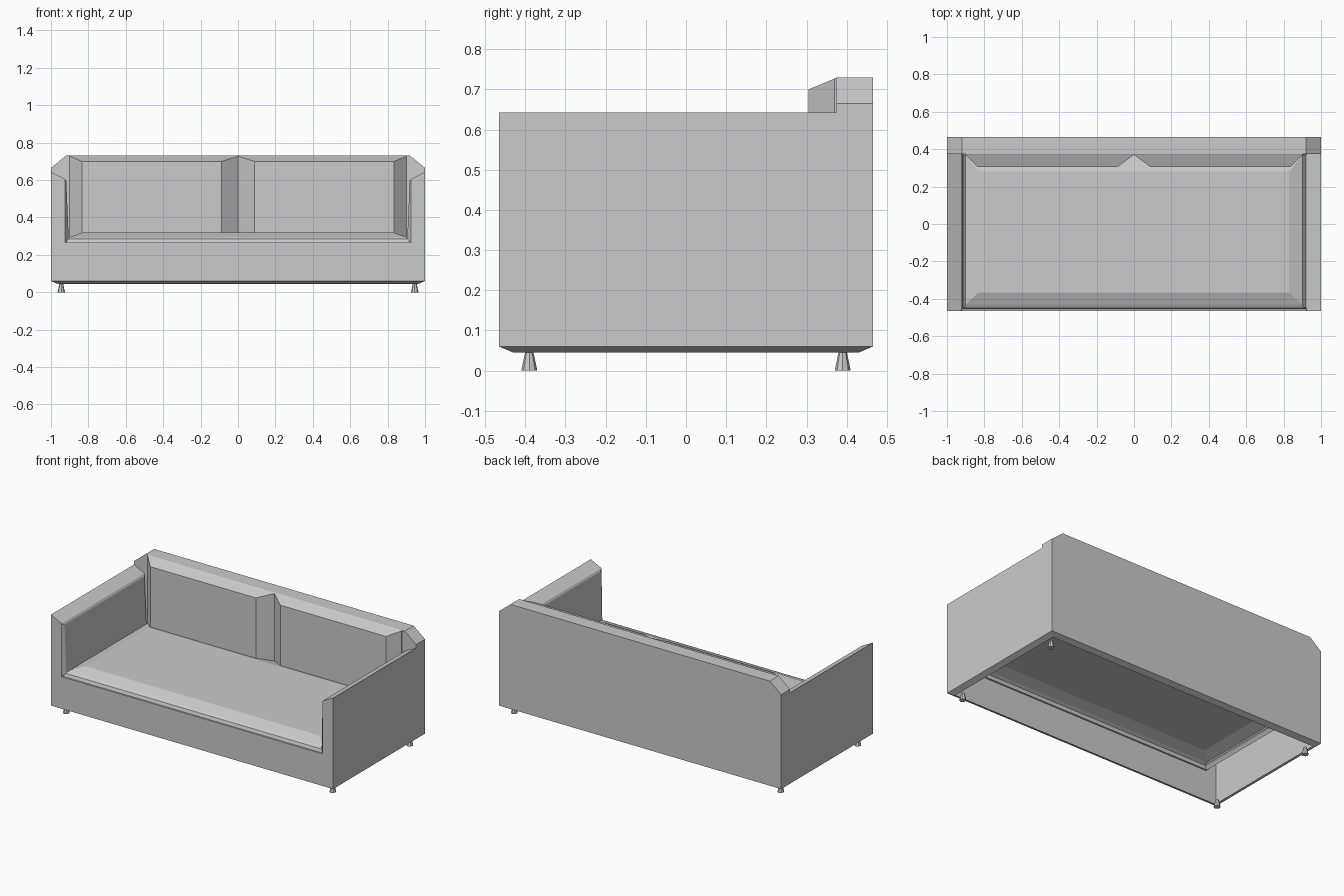
import bpy, bmesh
from mathutils import Vector

if "Cube" in bpy.data.objects:
    bpy.data.objects.remove(bpy.data.objects["Cube"])

W, D = 1.0, 0.465        # half width, half depth
FLOOR, BASE = 0.045, 0.06
LEDGE, ARM_IN, ARM_OUT = 0.265, 0.605, 0.643
AX, BY = 0.925, 0.375    # inner arm plane, front plane of the back
TOP, SHOULDER = 0.73, 0.665


def sheet(name, faces, outward, axes=(True, False, False)):
    """Open shell from polygons, mirrored; the first polygon faces 'outward'."""
    bm = bmesh.new()
    for pts in faces:
        bm.faces.new([bm.verts.new(p) for p in pts])
    bmesh.ops.remove_doubles(bm, verts=bm.verts[:], dist=0.0005)
    bmesh.ops.recalc_face_normals(bm, faces=bm.faces[:])
    bm.faces.ensure_lookup_table()
    bm.normal_update()
    if bm.faces[0].normal.dot(Vector(outward)) < 0:
        bmesh.ops.reverse_faces(bm, faces=bm.faces[:])
    me = bpy.data.meshes.new(name)
    bm.to_mesh(me)
    bm.free()
    ob = bpy.data.objects.new(name, me)
    bpy.context.collection.objects.link(ob)
    mod = ob.modifiers.new("Mirror", 'MIRROR')
    mod.use_axis = axes
    return ob


def strips(a, b):
    """Quads joining two matching point rows."""
    return [[a[i], a[i + 1], b[i + 1], b[i]] for i in range(len(a) - 1)]


def half_rect(x, y0, y1, z):
    return [(0, y0, z), (x, y0, z), (x, y1, z), (0, y1, z)]


def at_y(profile, y):
    return [(x, y, z) for x, z in profile]


# Hollow outer frame: front with arm end, side, back, tops
arm_top = [(W, ARM_OUT), (AX, ARM_IN)]
back_top = [(W, ARM_OUT), (W, SHOULDER), (0.92, TOP), (0, TOP)]
front = [(0, BASE), (W, BASE)] + arm_top + [(AX, LEDGE), (0, LEDGE)]
frame = [
    at_y(front, -D),
    [(W, -D, BASE), (W, D, BASE), (W, D, SHOULDER), (W, BY, SHOULDER),
     (W, BY, ARM_OUT), (W, -D, ARM_OUT)],
    at_y([(0, BASE), (W, BASE)] + back_top[1:], D),
    at_y(back_top[:3] + [(0.9, TOP), (0.9, LEDGE), (AX, LEDGE), (AX, ARM_IN)], BY),
    [(0, -D, LEDGE), (AX, -D, LEDGE), (AX, -0.455, LEDGE), (0, -0.455, LEDGE)],
]
frame += strips(at_y(arm_top, -D), at_y(arm_top, BY))
frame += strips(at_y(back_top[1:], BY), at_y(back_top[1:], D))
frame += strips(half_rect(0.965, -0.43, 0.43, FLOOR), half_rect(W, -D, D, BASE))
sheet("sofa_frame", frame, (0, -1, 0))

# Inner arm panels, leaning slightly into the seat
rim = [(AX, -D, LEDGE), (AX, BY, LEDGE), (AX, BY, ARM_IN), (AX, -D, ARM_IN)]
pad = [(0.905, -0.445, 0.285), (0.905, 0.365, 0.285),
       (0.918, 0.365, 0.592), (0.918, -0.445, 0.592)]
sheet("arm_panel", [pad] + strips(rim + rim[:1], pad + pad[:1]), (-1, 0, 0))

# Seat cushion with sloped borders
rings = [half_rect(0.922, -0.455, BY, LEDGE), half_rect(0.907, -0.448, 0.373, 0.285),
         half_rect(0.9, -0.43, 0.37, 0.295), half_rect(0.83, -0.365, 0.28, 0.32)]
seat = [rings[-1]]
for lower, upper in zip(rings, rings[1:]):
    seat += strips(lower, upper)
sheet("seat_cushion", seat, (0, 0, 1))

# Back cushions with a V groove at the centre
plan = [(0, 0.37, 0.727), (0.087, 0.305, 0.70), (0.835, 0.305, 0.70), (0.9, 0.37, 0.727)]
foot = [(x, y, 0.29) for x, y, z in plan]
cushion = [plan] + strips(foot, plan)
cushion += [[plan[0], plan[3], (0.9, BY, TOP), (0, BY, TOP)],
            [foot[3], plan[3], (0.9, BY, TOP), (0.9, BY, 0.29)]]
sheet("back_cushion", cushion, (0, 0, 1))

# Four flared feet
bm = bmesh.new()
bmesh.ops.create_cone(bm, cap_ends=True, segments=8, radius1=0.02, radius2=0.01, depth=0.047)
bmesh.ops.translate(bm, verts=bm.verts[:], vec=(0.945, 0.39, 0.0235))
me = bpy.data.meshes.new("foot")
bm.to_mesh(me)
bm.free()
feet = bpy.data.objects.new("feet", me)
bpy.context.collection.objects.link(feet)
feet.modifiers.new("Mirror", 'MIRROR').use_axis = (True, True, False)
